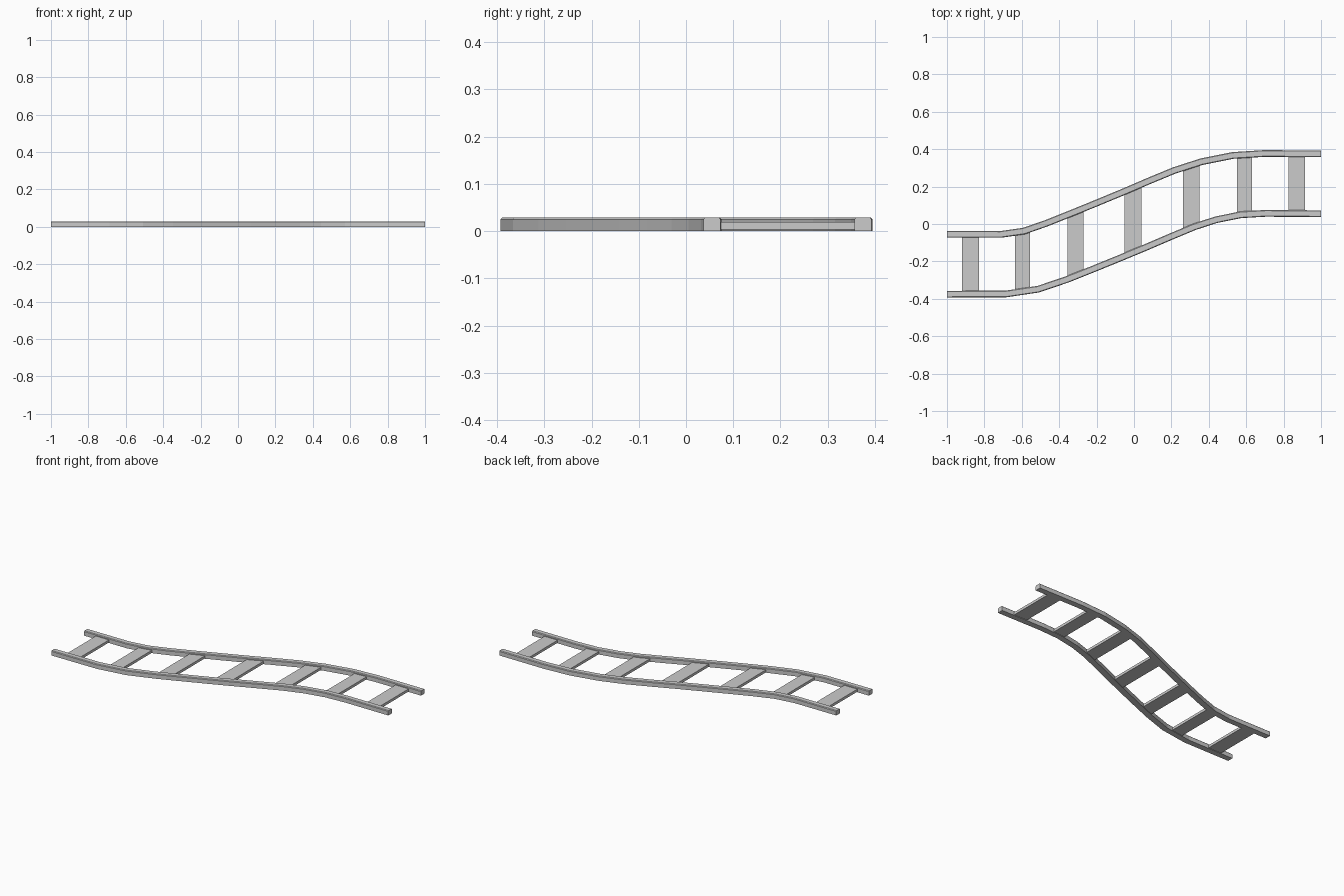
import bpy, bmesh
from mathutils import Vector

if "Cube" in bpy.data.objects:
    bpy.data.objects.remove(bpy.data.objects["Cube"])

# Centre line of the S-shaped ladder track
PATH = [Vector(p) for p in (
    (-1, -.215), (-.70, -.215), (-.55, -.193), (-.41, -.145), (-.27, -.089),
    (-.135, -.034), (0, .022), (.135, .080), (.27, .136), (.40, .178),
    (.55, .208), (.70, .217), (1, .215))]
HALF_GAUGE, HALF_W, HEIGHT, CHAMFER = .16, .018, .029, .004


def normal(i):
    """Sideways direction at a path point (square at both ends)."""
    if i in (0, len(PATH) - 1):
        return Vector((0, 1))
    t = (PATH[i + 1] - PATH[i]).normalized() + (PATH[i] - PATH[i - 1]).normalized()
    t.normalize()
    return Vector((-t.y, t.x))


def offset_path(d):
    return [p + normal(i) * d for i, p in enumerate(PATH)]


def y_at(points, x):
    for a, b in zip(points, points[1:]):
        if a.x <= x <= b.x:
            return a.y + (b.y - a.y) * (x - a.x) / (b.x - a.x)


def loft(name, rings):
    """Join equal closed rings into a capped solid."""
    bm = bmesh.new()
    loops = [[bm.verts.new(v) for v in ring] for ring in rings]
    n = len(loops[0])
    for a, b in zip(loops, loops[1:]):
        for k in range(n):
            bm.faces.new((a[k], a[(k + 1) % n], b[(k + 1) % n], b[k]))
    bm.faces.new(loops[0])
    bm.faces.new(loops[-1])
    bmesh.ops.recalc_face_normals(bm, faces=bm.faces)
    mesh = bpy.data.meshes.new(name)
    bm.to_mesh(mesh)
    bm.free()
    obj = bpy.data.objects.new(name, mesh)
    bpy.context.collection.objects.link(obj)
    return obj


# Side rails: bar with chamfered upper edges swept along the path
PROFILE = [(-HALF_W, 0), (HALF_W, 0), (HALF_W, HEIGHT - CHAMFER),
           (HALF_W - CHAMFER, HEIGHT), (CHAMFER - HALF_W, HEIGHT),
           (-HALF_W, HEIGHT - CHAMFER)]
for name, side in (("near_rail", -1), ("far_rail", 1)):
    rings = []
    for i, p in enumerate(PATH):
        nrm = normal(i)
        rings.append([(*(p + nrm * (side * HALF_GAUGE + u)), z) for u, z in PROFILE])
    loft(name, rings)

# Flat rungs, cut at an angle to meet the inner faces of the rails
inner = HALF_GAUGE - HALF_W + .004
low, high = offset_path(-inner), offset_path(inner)
RUNGS = [(-.875, .09), (-.595, .08), (-.312, .085), (-.005, .09),
         (.305, .088), (.59, .08), (.87, .09)]
for k, (x, w) in enumerate(RUNGS):
    rings = []
    for xe in (x - w / 2, x + w / 2):
        a, b = y_at(low, xe), y_at(high, xe)
        rings.append([(xe, a, .003), (xe, b, .003), (xe, b, .019), (xe, a, .019)])
    loft(f"rung_{k + 1}", rings)
